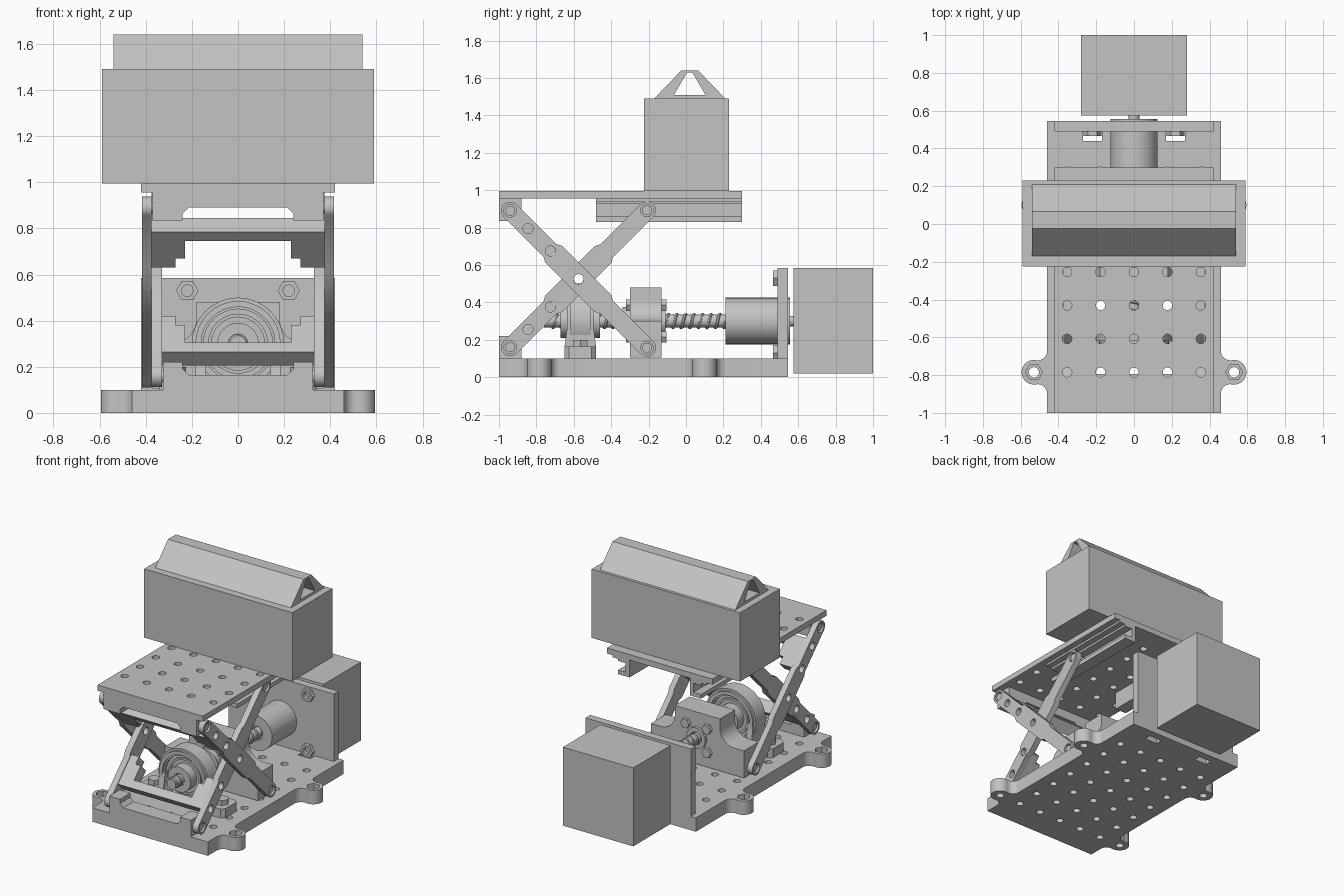
import bpy, bmesh, math
from math import sin, cos, pi, radians
from mathutils import Vector, Matrix

if "Cube" in bpy.data.objects:
    bpy.data.objects.remove(bpy.data.objects["Cube"])

GREY = bpy.data.materials.new("plain grey")
GREY.use_nodes = True
GREY.diffuse_color = (0.55, 0.55, 0.55, 1)
GREY.node_tree.nodes["Principled BSDF"].inputs["Base Color"].default_value = (0.55, 0.55, 0.55, 1)

X, Y, Z = Vector((1, 0, 0)), Vector((0, 1, 0)), Vector((0, 0, 1))
FLAT, FRONT, SIDE = (X, Y), (-X, Z), (Y, Z)   # extruded along z, y and x
O = Vector((0, 0, 0))


def arc(cx, cy, r, a0, a1, n=10):
    return [(cx + r * cos(radians(a0 + (a1 - a0) * i / n)),
             cy + r * sin(radians(a0 + (a1 - a0) * i / n))) for i in range(n + 1)]


def circle(cx, cy, r, n=32):
    return arc(cx, cy, r, 0, 360, n)[:-1]


def rect(x0, x1, y0, y1):
    return [(x0, y0), (x1, y0), (x1, y1), (x0, y1)]


def mirrored(half):
    return half + [(-x, y) for x, y in reversed(half)]


def finish(ob):
    """Turn a curve object into a clean shaded mesh."""
    bpy.context.view_layer.update()
    deps = bpy.context.evaluated_depsgraph_get()
    me = bpy.data.meshes.new_from_object(ob.evaluated_get(deps))
    name, matrix, data = ob.name, ob.matrix_world.copy(), ob.data
    bpy.data.objects.remove(ob)
    bpy.data.curves.remove(data)
    bm = bmesh.new()
    bm.from_mesh(me)
    bmesh.ops.remove_doubles(bm, verts=bm.verts, dist=0.0001)
    bm.transform(matrix)
    bmesh.ops.recalc_face_normals(bm, faces=bm.faces)
    bm.to_mesh(me)
    bm.free()
    me.materials.clear()
    me.materials.append(GREY)
    me.shade_smooth()
    me.set_sharp_from_angle(angle=radians(30))
    new = bpy.data.objects.new(name, me)
    bpy.context.collection.objects.link(new)
    return new


def plate(name, loops, lo, hi, frame=FLAT, origin=O):
    """Extrude an outline (first loop) with holes (other loops) from lo to hi."""
    u, v = frame
    n = u.cross(v)
    cu = bpy.data.curves.new(name, 'CURVE')
    cu.dimensions, cu.fill_mode, cu.extrude = '2D', 'BOTH', (hi - lo) / 2
    for loop in loops:
        sp = cu.splines.new('POLY')
        sp.points.add(len(loop) - 1)
        for p, (a, b) in zip(sp.points, loop):
            p.co = (a, b, 0, 1)
        sp.use_cyclic_u = True
    ob = bpy.data.objects.new(name, cu)
    bpy.context.collection.objects.link(ob)
    ob.matrix_world = Matrix.Translation(origin + n * (lo + hi) / 2) @ Matrix((u, v, n)).transposed().to_4x4()
    return finish(ob)


def box(name, x0, x1, y0, y1, z0, z1):
    return plate(name, [rect(x0, x1, y0, y1)], z0, z1)


def disc(name, r, y0, y1, x=0, z=0.3, hole=0, n=32):
    loops = [circle(-x, z, r, n)] + ([circle(-x, z, hole)] if hole else [])
    return plate(name, loops, y0, y1, FRONT)


# Base plate with four mounting ears
EARS = (-0.785, 0.1)
side = [(0.46, -1)]
for yc in EARS:
    side += arc(0.51, yc - 0.113, 0.05, 180, 80) + arc(0.53, yc, 0.065, -100, 100, 20) \
        + arc(0.51, yc + 0.113, 0.05, -80, -180)
outline = mirrored(side + [(0.46, 0.545)])
STEP = 0.177
COLS = [STEP * i for i in range(-2, 3)]
base_holes = [circle(x, -0.785 + STEP * k, 0.025, 20) for x in COLS for k in range(7)]
base_holes += [rect(s * 0.22 - 0.05, s * 0.22 + 0.05, 0.44, 0.49) for s in (-1, 1)]
ear_spots = [(s * 0.53, y) for s in (-1, 1) for y in EARS]
plate("base_lower", [outline] + base_holes + [circle(x, y, 0.027) for x, y in ear_spots], 0, 0.05)
plate("base_upper", [outline] + base_holes + [circle(x, y, 0.045, 6) for x, y in ear_spots], 0.05, 0.1)

# Platform and the notched pivot blocks at the front
top_holes = [circle(x, -0.785 + STEP * k, 0.025, 20) for x in COLS for k in range(6)]
plate("platform", [rect(-0.42, 0.42, -1, 0.3)] + top_holes, 0.955, 0.995)


def pivot_block(name, w, flip):
    half = [(w, 0.1), (w, 0.22), (0.24, 0.22), (0.24, 0.19), (0.215, 0.165)]
    plate(name, [mirrored([(x, flip(z)) for x, z in half])], -1, -0.88, FRONT)


pivot_block("lower_pivot_block", 0.325, lambda z: z)
pivot_block("upper_pivot_block", 0.37, lambda z: 1.055 - z)

# Channel rails under the platform, open to the outside
for s, label in ((-1, "right"), (1, "left")):
    prof = [(0.24, 0.83), (0.33, 0.83), (0.33, 0.86), (0.27, 0.86), (0.27, 0.925),
            (0.33, 0.925), (0.33, 0.94), (0.375, 0.94), (0.375, 0.955), (0.24, 0.955)]
    plate(label + "_rail", [[(-s * x, z) for x, z in prof]], -0.48, 0.3, FRONT)

# Scissor arms: two crossing frames, each with two arms and a notched cross web
LEN, MID, R = 1.035, 0.5175, 0.048
half_edge = [(0.3, -R), (0.33, -0.064), (0.7, -0.064), (0.73, -R)]
arm = half_edge + arc(LEN, 0, R, -90, 90, 14) + [(s, -w) for s, w in reversed(half_edge)] \
    + arc(0, 0, R, 90, 270, 14)
arm_holes = [circle(s, 0, 0.027, 24) for s in (0.135, 0.304, MID)] \
    + [circle(s, 0, 0.034, 24) for s in (0, LEN)]


def scissor(name, z, slope, x0, x1):
    along = Vector((0, 1, slope)).normalized()
    across = X.cross(along)
    org = Vector((0, -0.94, z))
    for lo, hi, label in ((x0, x1, "left"), (-x1, -x0, "right")):
        plate(f"{name}_{label}_arm", [arm] + arm_holes, lo, hi, (along, across), org)
        for s in (0, LEN):
            p = org + along * s
            inner, outer = (lo - 0.09, hi - 0.01) if lo > 0 else (lo + 0.01, hi + 0.09)
            plate(f"{name}_{label}_pin", [circle(p.y, p.z, 0.026, 24)], inner, outer, SIDE)
    web = mirrored([(x0, 0.106), (x0, 0.325), (0.27, 0.325), (0.27, 0.27), (0.23, 0.27), (0.23, 0.163)])
    plate(name + "_web", [web], -0.0425, 0.0425, (X, along), org)


scissor("inner_scissor", 0.16, 1, 0.33, 0.374)
scissor("outer_scissor", 0.89, -1, 0.375, 0.416)

# Nut carriage with scooped shoulders
shoulder = [(0.37, 0.105), (0.37, 0.3)] + arc(0.29, 0.41, 0.11, 270, 180, 12) + [(0.18, 0.48)]
plate("carriage", [mirrored(shoulder), circle(0, 0.3, 0.05)], -0.3, -0.13, FRONT)
disc("carriage_nut", 0.075, -0.34, -0.11, hole=0.045)
for a in range(45, 360, 90):
    x, z = 0.12 * cos(radians(a)), 0.3 + 0.12 * sin(radians(a))
    disc("carriage_bolt", 0.035, -0.32, -0.105, x, z, n=6)

# Bearing stand: foot, neck, housing and races
foot = [(0.34, -0.625), (0.34, -0.505), (0.315, -0.48)]
plate("bearing_foot", [mirrored([(0.315, -0.65)] + foot)], 0.1, 0.165)
neck = [(-0.65, 0.16), (-0.48, 0.16), (-0.5, 0.3), (-0.63, 0.3)]
for s in (-1, 1):
    plate("bearing_neck", [neck], *sorted((s * 0.14, s * 0.185)), SIDE)
    plate("bearing_foot_bolt", [circle(s * 0.27, -0.565, 0.045, 6)], 0.165, 0.2)
disc("bearing_housing", 0.2, -0.62, -0.51, hole=0.15)
disc("bearing_housing_lip", 0.185, -0.635, -0.495, hole=0.16)
disc("bearing_seal", 0.15, -0.6, -0.53, hole=0.085)
disc("bearing_race", 0.13, -0.61, -0.52, hole=0.115)
disc("bearing_insert", 0.09, -0.67, -0.46, hole=0.042)

# Lead screw with helical thread, drive coupling
disc("screw_core", 0.035, -0.76, 0.25)
helix = bpy.data.curves.new("screw_thread", 'CURVE')
helix.dimensions, helix.bevel_depth, helix.bevel_resolution = '3D', 0.008, 1
sp = helix.splines.new('POLY')
turns, seg = 21, 16
sp.points.add(turns * seg)
for i, p in enumerate(sp.points):
    t = 2 * pi * i / seg
    p.co = (0.036 * cos(t), -0.745 + 0.96 * i / (turns * seg), 0.3 + 0.036 * sin(t), 1)
thread = bpy.data.objects.new("screw_thread", helix)
bpy.context.collection.objects.link(thread)
finish(thread)
disc("coupling", 0.125, 0.21, 0.49, hole=0.05)
disc("motor_collar", 0.125, 0.545, 0.557)
disc("motor_shaft", 0.028, 0.25, 0.58)

# Motor mount and motor
plate("motor_mount", [rect(-0.42, 0.42, 0.1, 0.585)], 0.49, 0.545, FRONT)
for s in (-1, 1):
    for z in (0.13, 0.53):
        disc("mount_bolt", 0.048, 0.465, 0.49, s * 0.22, z, hole=0.025, n=6)
box("motor", -0.28, 0.28, 0.575, 1, 0.02, 0.585)

# Load box with its hollow ridge
box("load_box", -0.59, 0.59, -0.225, 0.23, 0.995, 1.49)
ridge = [(-0.17, 1.49), (0.21, 1.49), (0.065, 1.64), (-0.025, 1.64)]
hollow = [(-0.065, 1.508), (0.105, 1.508), (0.035, 1.628), (0.005, 1.628)]
plate("load_ridge", [ridge, hollow], -0.54, 0.54, SIDE)
